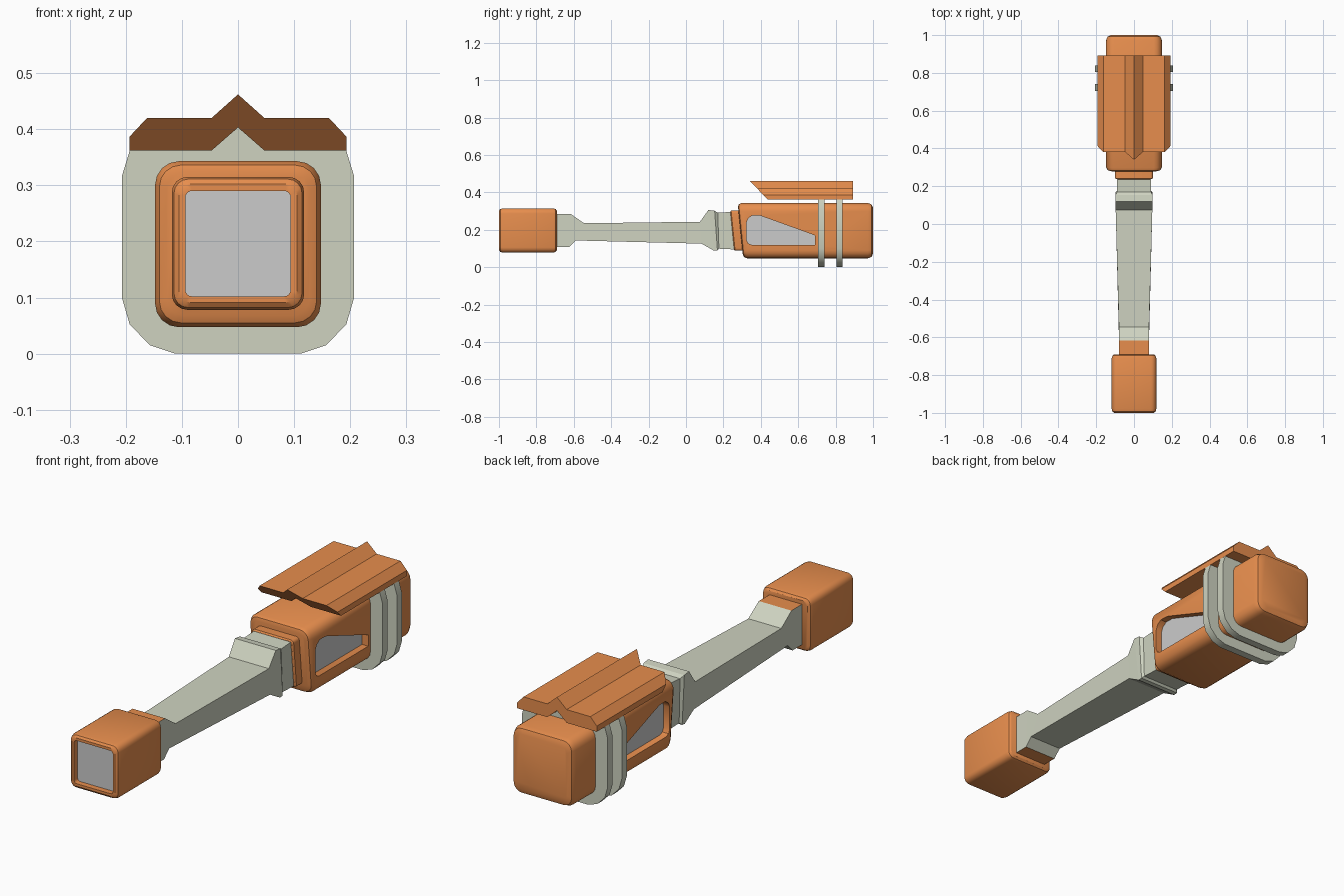
import bpy, bmesh
from math import pi, sin, cos, radians

if "Cube" in bpy.data.objects:
    bpy.data.objects.remove(bpy.data.objects["Cube"])


def material(name, rgb):
    m = bpy.data.materials.new(name)
    m.diffuse_color = (*rgb, 1)
    m.use_nodes = True
    m.node_tree.nodes["Principled BSDF"].inputs["Base Color"].default_value = m.diffuse_color
    return m


ORANGE = material("orange_shell", (0.8, 0.27, 0.075))
PALE = material("pale_grey", (0.62, 0.65, 0.53))
PANEL = material("panel_grey", (0.55, 0.55, 0.55))


def loft(name, rings, mats, paint=None, smooth=None):
    """Skin a list of equal-length point rings; paint(face_centre, normal) gives a material slot."""
    bm = bmesh.new()
    vs = [[bm.verts.new(p) for p in r] for r in rings]
    n = len(rings[0])
    for a, b in zip(vs, vs[1:]):
        for i in range(n):
            j = (i + 1) % n
            bm.faces.new((a[i], a[j], b[j], b[i]))
    bm.faces.new(vs[0][::-1])
    bm.faces.new(vs[-1])
    bmesh.ops.recalc_face_normals(bm, faces=bm.faces)
    if paint:
        for f in bm.faces:
            f.material_index = paint(f.calc_center_median(), f.normal)
    me = bpy.data.meshes.new(name)
    bm.to_mesh(me)
    bm.free()
    for m in mats:
        me.materials.append(m)
    ob = bpy.data.objects.new(name, me)
    bpy.context.collection.objects.link(ob)
    if smooth:
        shade(ob, smooth)
    return ob


def shade(ob, angle):
    bpy.ops.object.select_all(action='DESELECT')
    ob.select_set(True)
    bpy.context.view_layer.objects.active = ob
    bpy.ops.object.shade_smooth_by_angle(angle=radians(angle))


def rounded(y, hw, z0, z1, r, slope=0.0, seg=4):
    """Rounded rectangle across y, leaning by slope along z."""
    zc, pts = (z0 + z1) / 2, []
    for k, (sx, z) in enumerate([(1, z1 - r), (-1, z1 - r), (-1, z0 + r), (1, z0 + r)]):
        for i in range(seg + 1):
            a = pi / 2 * (k + i / seg)
            pz = z + r * sin(a)
            pts.append((sx * (hw - r) + r * cos(a), y - slope * (pz - zc), pz))
    return pts


# End cap with a recessed grey front panel
loft("end_cap", [
    rounded(-0.975, 0.090, 0.106, 0.286, 0.010),
    rounded(-0.975, 0.094, 0.102, 0.290, 0.012),
    rounded(-1.000, 0.094, 0.102, 0.290, 0.012),
    rounded(-1.000, 0.105, 0.091, 0.302, 0.020),
    rounded(-0.993, 0.114, 0.082, 0.311, 0.025),
    rounded(-0.978, 0.118, 0.078, 0.315, 0.028),
    rounded(-0.710, 0.118, 0.078, 0.315, 0.028),
    rounded(-0.697, 0.114, 0.082, 0.311, 0.025),
    rounded(-0.690, 0.105, 0.091, 0.302, 0.020),
], [ORANGE, PANEL],
    lambda c, n: int(-0.98 < c.y < -0.97 and abs(n.y) > 0.9), smooth=35)

# Handle: (top y, top z, bottom y, bottom z, half width)
stations = [
    (-0.71, 0.285, -0.71, 0.108, 0.078), (-0.617, 0.285, -0.625, 0.108, 0.079),
    (-0.545, 0.235, -0.59, 0.143, 0.080), (0.075, 0.243, 0.083, 0.126, 0.097),
    (0.120, 0.306, 0.150, 0.088, 0.099), (0.153, 0.302, 0.168, 0.090, 0.099),
    (0.170, 0.291, 0.176, 0.099, 0.090), (0.260, 0.297, 0.280, 0.094, 0.090)]
loft("handle",
     [[(w, ty, tz), (-w, ty, tz), (-w, by, bz), (w, by, bz)] for ty, tz, by, bz, w in stations],
     [PALE, ORANGE], lambda c, n: int(c.y < -0.62 and abs(n.z) > 0.9))

# Leaning collar between handle and head
loft("collar", [
    rounded(0.247, 0.094, 0.094, 0.297, 0.012, 0.1),
    rounded(0.252, 0.100, 0.088, 0.303, 0.014, 0.1),
    rounded(0.310, 0.100, 0.088, 0.303, 0.014, 0.1),
], [ORANGE], smooth=35)

# Head
head = loft("head", [
    rounded(0.291, 0.127, 0.068, 0.323, 0.030, 0.1),
    rounded(0.296, 0.140, 0.055, 0.336, 0.038, 0.1),
    rounded(0.312, 0.148, 0.047, 0.343, 0.043, 0.1),
    rounded(0.972, 0.148, 0.047, 0.343, 0.043),
    rounded(0.992, 0.140, 0.055, 0.336, 0.038),
    rounded(1.000, 0.122, 0.073, 0.318, 0.030),
], [ORANGE])

# Tapered side windows: cut a pocket each side, then lay a grey pane in it
window = [(0.350, 0.120), (0.332, 0.127), (0.324, 0.145), (0.324, 0.240), (0.333, 0.262),
          (0.355, 0.277), (0.395, 0.276), (0.430, 0.264), (0.690, 0.170), (0.690, 0.120)]
for side, s in (("right", 1), ("left", -1)):
    cutter = loft("cutter", [[(s * x, y, z) for y, z in window] for x in (0.115, 0.2)], [ORANGE])
    mod = head.modifiers.new("window", 'BOOLEAN')
    mod.operation, mod.solver, mod.object = 'DIFFERENCE', 'EXACT', cutter
    bpy.context.view_layer.objects.active = head
    bpy.ops.object.modifier_apply(modifier=mod.name)
    bpy.data.objects.remove(cutter)
    loft("window_pane_" + side,
         [[(s * x, y, z) for y, z in window] for x in (0.10, 0.118)], [PANEL])
shade(head, 35)


def mirrored(half):
    """Close a right-hand outline running from x = 0 to x = 0 across the centre line."""
    return half + [(-x, z) for x, z in half[::-1] if x > 0]


# Two bands carrying the top rail
band = mirrored([(0, 0.405), (0.047, 0.365), (0.192, 0.365), (0.207, 0.316), (0.207, 0.100),
                 (0.193, 0.052), (0.157, 0.015), (0.112, 0.0)])
for name, y0, y1 in (("front_band", 0.705, 0.740), ("rear_band", 0.804, 0.838)):
    loft(name, [[(x, y, z) for x, z in band] for y in (y0, y1)], [PALE], smooth=35)

# Ridged top rail with a raked front end
rail = [(0, 0.462), (0.047, 0.420), (0.162, 0.420), (0.193, 0.387), (0.193, 0.362),
        (0.047, 0.362), (0, 0.403)]
rail += [(-x, z) for x, z in rail[-2:0:-1]]
loft("top_rail", [[(x, 0.34 + 0.97 * (0.462 - z), z) for x, z in rail],
                  [(x, 0.893, z) for x, z in rail]], [ORANGE])
